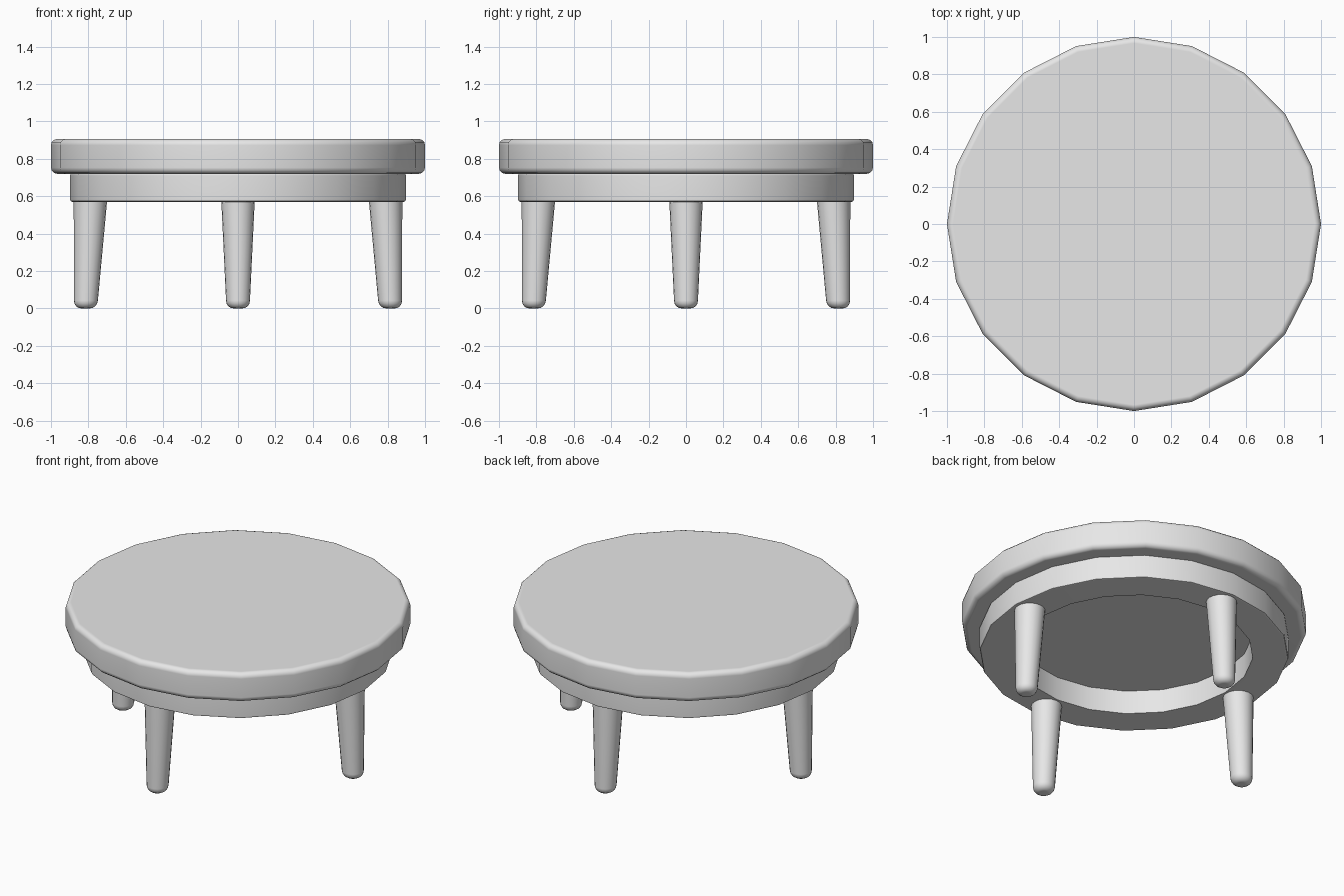
import bpy, bmesh, math

default_cube = bpy.data.objects.get("Cube")
if default_cube:
    bpy.data.objects.remove(default_cube)

# One plain grey for the whole table
grey = bpy.data.materials.new("plain grey")
grey.use_nodes = True
GREY = (0.8, 0.8, 0.8, 1)
grey.diffuse_color = GREY
grey.node_tree.nodes["Principled BSDF"].inputs["Base Color"].default_value = GREY


def arc(cx, cz, radius, start, end, steps=3):
    """Rounded profile corner as (r, z) points."""
    angles = [math.radians(start + (end - start) * i / steps) for i in range(steps + 1)]
    return [(cx + radius * math.cos(a), cz + radius * math.sin(a)) for a in angles]


def lathe(name, profile, sides, closed=False, lean=None):
    """Spin an upward (r, z) profile about z; lean(z) shifts each ring outward in x."""
    bm = bmesh.new()
    rings = []
    for r, z in profile:
        shift = lean(z) if lean else 0
        rings.append([bm.verts.new((shift + r * math.cos(math.tau * i / sides),
                                    r * math.sin(math.tau * i / sides), z))
                      for i in range(sides)])
    pairs = list(zip(rings, rings[1:]))
    if closed:
        pairs.append((rings[-1], rings[0]))
    else:
        bm.faces.new(rings[0][::-1])
        bm.faces.new(rings[-1])
    for low, high in pairs:
        for i in range(sides):
            j = (i + 1) % sides
            bm.faces.new((low[i], low[j], high[j], high[i]))
    bmesh.ops.recalc_face_normals(bm, faces=bm.faces)
    mesh = bpy.data.meshes.new(name)
    bm.to_mesh(mesh)
    bm.free()
    mesh.materials.append(grey)
    obj = bpy.data.objects.new(name, mesh)
    bpy.context.collection.objects.link(obj)
    bpy.ops.object.select_all(action='DESELECT')
    obj.select_set(True)
    bpy.context.view_layer.objects.active = obj
    bpy.ops.object.shade_smooth_by_angle(angle=math.radians(40))
    weighted = obj.modifiers.new("even shading", 'WEIGHTED_NORMAL')
    weighted.keep_sharp = True
    return obj


# Round top with softened rims
BEVEL = 0.033
lathe("table_top",
      arc(1 - BEVEL, 0.72 + BEVEL, BEVEL, -90, 0) + arc(1 - BEVEL, 0.906 - BEVEL, BEVEL, 0, 90), 20)

# Hollow ring under the top
SMALL = 0.012
lathe("apron_ring",
      [(0.69, 0.57)]
      + arc(0.898 - SMALL, 0.57 + SMALL, SMALL, -90, 0, 2)
      + arc(0.898 - SMALL, 0.722 - SMALL, SMALL, 0, 90, 2)
      + [(0.69, 0.722)], 20, closed=True)

# Four tapered legs, leaning so the outer side is upright
leg_profile = arc(0.022, 0.042, 0.042, -90, 0, 4) + [(0.09, 0.59)]
for i, side in enumerate(("left", "back", "right", "front")):
    leg = lathe(side + "_leg", leg_profile, 20, lean=lambda z: 0.815 - 0.045 * z)
    leg.rotation_euler.z = i * math.pi / 2
